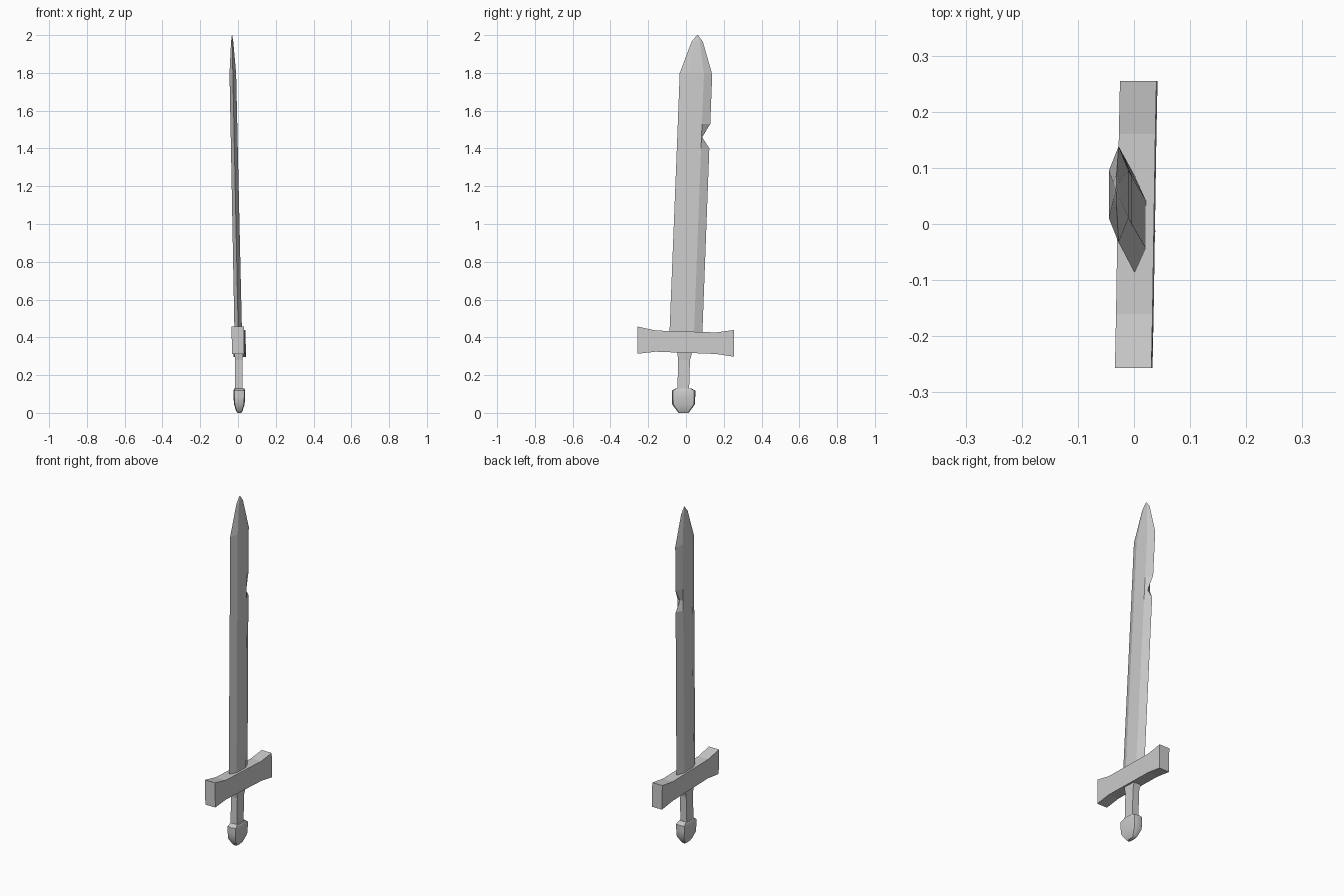
import bpy, bmesh

if "Cube" in bpy.data.objects:
    bpy.data.objects.remove(bpy.data.objects["Cube"])


def loft(name, rings, smooth=False):
    """Skin a list of equal-length vertex rings and cap both ends."""
    bm = bmesh.new()
    loops = [[bm.verts.new(p) for p in ring] for ring in rings]
    n = len(loops[0])
    for a, b in zip(loops, loops[1:]):
        for i in range(n):
            j = (i + 1) % n
            bm.faces.new((a[i], a[j], b[j], b[i]))
    bm.faces.new(loops[0][::-1])
    bm.faces.new(loops[-1])
    bmesh.ops.recalc_face_normals(bm, faces=bm.faces[:])
    for f in bm.faces:
        f.smooth = smooth
    me = bpy.data.meshes.new(name)
    bm.to_mesh(me)
    bm.free()
    ob = bpy.data.objects.new(name, me)
    bpy.context.collection.objects.link(ob)
    return ob


def blade_ring(z, wy, wx, notch=0.0, skew=0.0):
    """Flattened hexagon on the leaning blade axis."""
    t = (z - 0.43) / 1.37
    cx, cy = 0.001 - 0.0285 * t, 0.053 * t
    f = wy * 0.49
    pts = [(0, -wy), (wx, -f), (wx, f), (0, wy - notch), (-wx, f), (-wx, -f)]
    return [(cx + x, cy + y, z - skew * y) for x, y in pts]


# Blade with a nick in one edge and a tapered tip
loft("blade", [
    blade_ring(0.40, 0.087, 0.020),
    blade_ring(1.40, 0.086, 0.018),
    blade_ring(1.46, 0.086, 0.018, notch=0.040),
    blade_ring(1.53, 0.086, 0.018),
    blade_ring(1.795, 0.086, 0.0175, skew=0.04),
    blade_ring(1.965, 0.030, 0.006),
    blade_ring(2.0, 0.003, 0.001),
])

# Crossguard flaring at both ends: y, bottom z, top z, centre x
guard = [(-0.257, 0.313, 0.457, -0.001), (-0.16, 0.324, 0.436, 0.001),
         (0.16, 0.312, 0.426, 0.006), (0.255, 0.297, 0.439, 0.008)]
loft("crossguard", [
    [(cx - 0.033, y, z1), (cx + 0.032, y, z1),
     (cx + 0.034, y, z0), (cx - 0.031, y, z0)]
    for y, z0, z1, cx in guard])

# Grip flaring into the guard: z, centre y, half y, half x
grip = [(0.11, -0.015, 0.031, 0.021), (0.28, -0.010, 0.031, 0.020),
        (0.33, -0.006, 0.042, 0.024)]
loft("grip", [
    [(0.004 - hx, cy - hy, z), (0.004 + hx, cy - hy, z),
     (0.004 + hx, cy + hy, z), (0.004 - hx, cy + hy, z)]
    for z, cy, hy, hx in grip])

# Rounded pommel: z, half y, half x
pommel = [(0.0, 0.026, 0.010), (0.010, 0.034, 0.017), (0.045, 0.060, 0.028),
          (0.085, 0.062, 0.031), (0.118, 0.062, 0.031), (0.130, 0.040, 0.026)]
outline = [(-0.85, -0.9), (0, -1), (0.85, -0.9), (1, 0),
           (0.85, 0.9), (0, 1), (-0.85, 0.9), (-1, 0)]
p = loft("pommel", [
    [(0.007 + u * hx, -0.013 + v * hy, z) for u, v in outline]
    for z, hy, hx in pommel], smooth=True)
bpy.context.view_layer.objects.active = p
p.select_set(True)
bpy.ops.object.shade_smooth_by_angle(angle=0.9)
